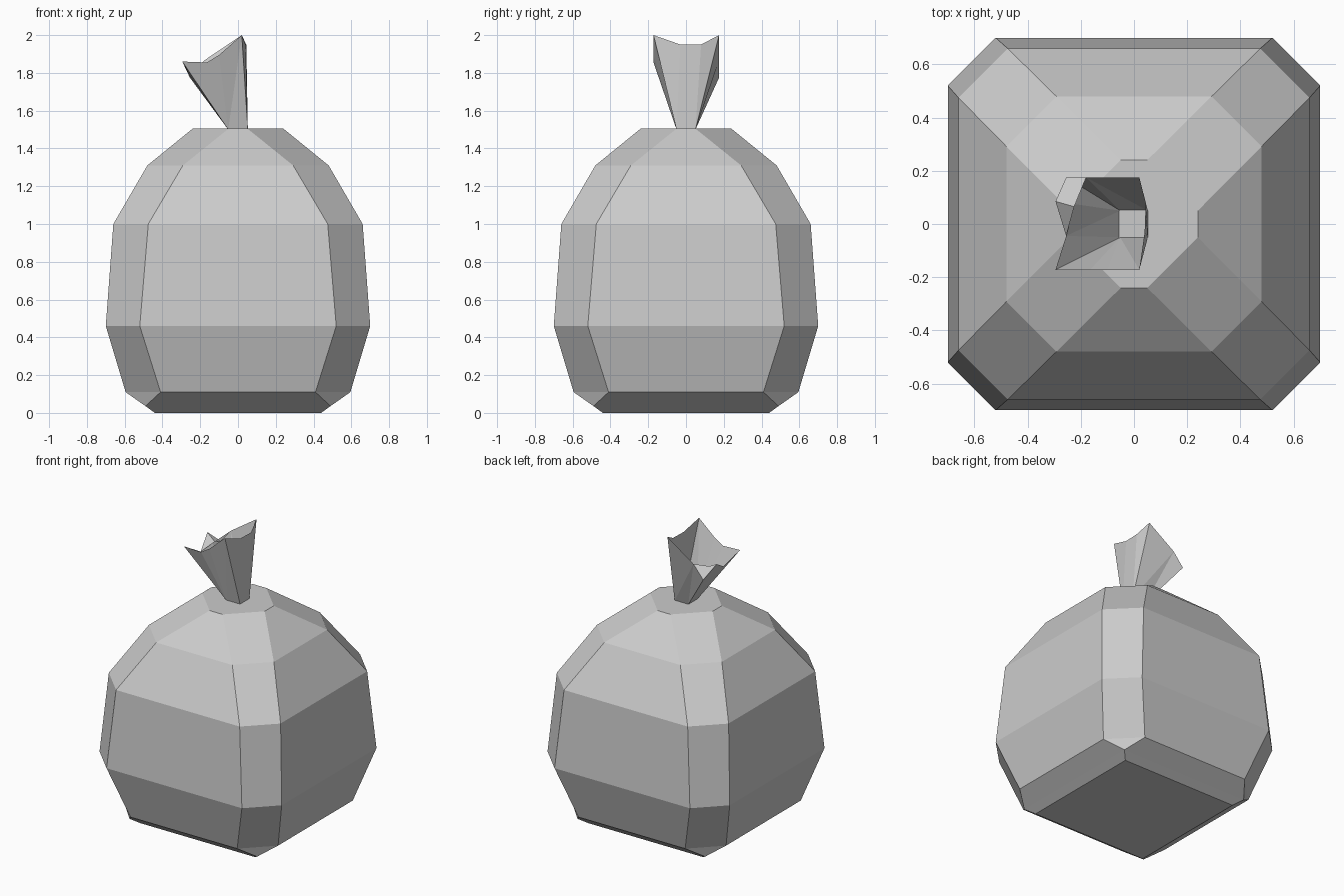
import bpy, bmesh

if "Cube" in bpy.data.objects:
    bpy.data.objects.remove(bpy.data.objects["Cube"])


def finish(bm, name):
    bmesh.ops.remove_doubles(bm, verts=bm.verts, dist=0.0005)
    bmesh.ops.recalc_face_normals(bm, faces=bm.faces)
    mesh = bpy.data.meshes.new(name)
    bm.to_mesh(mesh)
    bm.free()
    obj = bpy.data.objects.new(name, mesh)
    bpy.context.collection.objects.link(obj)
    return obj


def ring(bm, half, flat, z):
    """Square ring with cut corners."""
    pts = [(flat, -half), (half, -flat), (half, flat), (flat, half),
           (-flat, half), (-half, flat), (-half, -flat), (-flat, -half)]
    return [bm.verts.new((x, y, z)) for x, y in pts]


# Bag body: half width, half length of flat side, height
profile = [(0.44, 0.44, 0), (0.49, 0.49, 0.036), (0.595, 0.41, 0.11),
           (0.70, 0.52, 0.46), (0.66, 0.475, 1.0), (0.48, 0.292, 1.31),
           (0.24, 0.05, 1.505)]
bm = bmesh.new()
rings = [ring(bm, *p) for p in profile]
for lo, hi in zip(rings, rings[1:]):
    for i in range(8):
        j = (i + 1) % 8
        bm.faces.new((lo[i], lo[j], hi[j], hi[i]))
bm.faces.new(rings[0][::-1])
bm.faces.new(rings[-1])
bmesh.ops.dissolve_degenerate(bm, dist=0.0005, edges=bm.edges)
finish(bm, "bag_body")

# Tied neck: open crumpled funnel flaring from a small square base
points = {
    "b0": (0.052, -0.05, 1.5), "b1": (0.052, 0.05, 1.5),
    "b2": (-0.052, 0.05, 1.5), "b3": (-0.052, -0.05, 1.5),
    "A": (0.02, -0.172, 2.0), "B": (0.04, -0.03, 1.95),
    "C": (0.044, 0.08, 1.95), "D": (0.02, 0.175, 2.0),
    "E": (-0.18, 0.175, 1.865), "F": (-0.255, 0.175, 1.775),
    "G": (-0.295, 0.085, 1.86), "H": (-0.225, 0.065, 1.82),
    "I": (-0.255, -0.045, 1.785), "J": (-0.295, -0.172, 1.86),
    "K": (-0.165, -0.172, 1.855), "L": (-0.1, -0.172, 1.895),
}
walls = ["b0 A B", "b0 B C b1", "b1 C D",          # right
         "b1 D E", "b1 E b2", "b2 E F",            # back
         "b2 F G", "b2 G I", "b2 I b3", "b3 I J",  # left
         "b3 J K", "b3 K L", "b3 L A", "b3 A b0",  # front
         "E F G H", "G H I"]                       # folded rim
bm = bmesh.new()
v = {k: bm.verts.new(p) for k, p in points.items()}
for w in walls:
    bm.faces.new([v[k] for k in w.split()])
finish(bm, "tied_neck")
